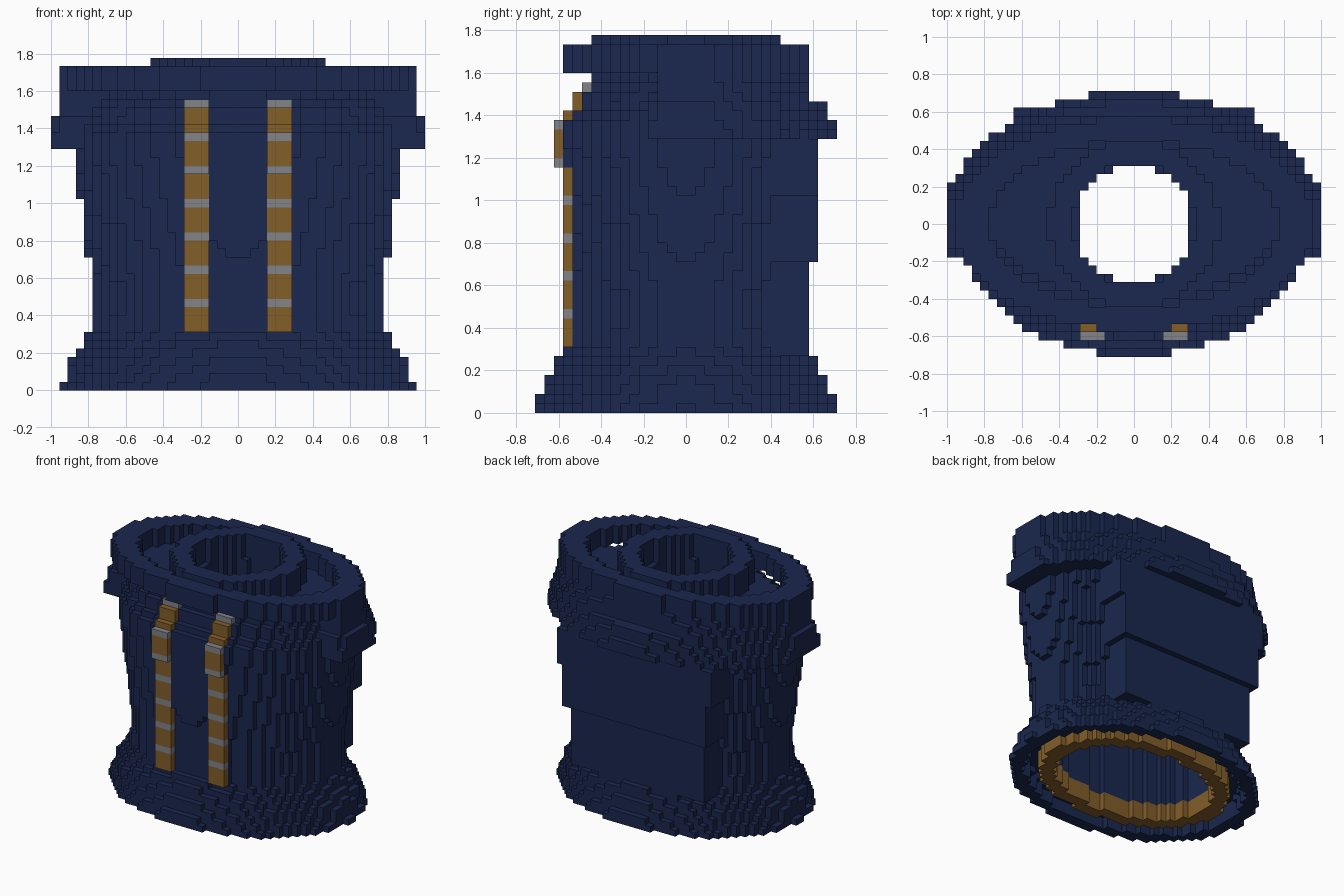
import bpy
import bmesh
from mathutils import Vector

default_cube = bpy.data.objects.get("Cube")
if default_cube:
    bpy.data.objects.remove(default_cube, do_unlink=True)

UNIT = 2 / 45          # edge of one block; all sizes below are in blocks
LAYERS = 40
CEILING = 32           # first layer above the hollow core


def make_material(name, colour):
    mat = bpy.data.materials.new(name)
    mat.use_nodes = True
    mat.diffuse_color = (*colour, 1)
    mat.node_tree.nodes["Principled BSDF"].inputs["Base Color"].default_value = (*colour, 1)
    return mat


navy = make_material("navy", (0.0105, 0.0205, 0.077))
gold = make_material("gold", (0.228, 0.112, 0.023))
silver = make_material("silver", (0.22, 0.228, 0.25))


def inside(x, y, rx, ry):
    return (x / rx) ** 2 + (y / ry) ** 2 <= 1


# Torso outline: layer, half width, half depth (blended between entries)
OUTLINE = [
    (0, 21.05, 15.95), (1, 20.5, 15.7), (2, 20.3, 15.1), (3, 20.05, 14.7),
    (4, 19.3, 14.2), (5, 18.6, 13.6), (6, 18.1, 12.8), (7, 17.7, 12.45),
    (11, 17.4, 12.4), (16, 18.1, 12.52), (23, 19.1, 13.1), (28, 19.6, 13.4),
    (30, 19.7, 13.4), (31, 19.4, 12.4), (32, 19, 11.45), (33, 18.5, 11.4),
    (34, 18, 10.4), (35, 16.5, 9.4),
]


def blend(k):
    for (k0, rx0, ry0), (k1, rx1, ry1) in zip(OUTLINE, OUTLINE[1:]):
        if k0 <= k <= k1:
            t = (k - k0) / (k1 - k0)
            return rx0 + t * (rx1 - rx0), ry0 + t * (ry1 - ry0)
    return None


RADII = [blend(k) for k in range(LAYERS)]


def in_neck_hole(x, y, k):
    radius = 7 if k < 36 else 7.3
    return inside(x, y, radius, radius)


def in_core(x, y):
    return inside(x, y, 13.7, 9.6)


def in_back_panel(x, y, k):
    # flat plate that widens and deepens in steps towards the top
    for top, half_width, depth in ((16, 12.5, 13), (23, 13.5, 14), (29, 14.5, 14)):
        if k < top:
            return k >= 6 and abs(x) < half_width and 8 < y < depth
    return False


def is_torso(x, y, k):
    if RADII[k] is None or in_neck_hole(x, y, k):
        return False
    # hollow core, wider under the flared hem
    if k < 3:
        if inside(x, y, 19 - 0.5 * (k == 2), 14 - 0.5 * (k == 2)):
            return False
    elif k < CEILING and in_core(x, y):
        return False
    return inside(x, y, *RADII[k]) or in_back_panel(x, y, k)


# Shoulder band: half width and half depth of each layer from layer 29 up
BAND = [(22.95, 16), (22.8, 15.7), (22.6, 15.1), (22.4, 14.7),
        (21.9, 14.6), (21.7, 14), (21.5, 13.2)]


def is_shoulder_band(x, y, k):
    if not 29 <= k < 29 + len(BAND) or in_core(x, y):
        return False
    # the upper layers have a flat back and carry the rim
    front, back = (-4, 16) if k < 33 else (-3, 13)
    return front < y < back and inside(x, y, *BAND[k - 29])


def is_rim(x, y, k):
    return 36 <= k < 39 and inside(x, y, 21.5, 12.85) and not inside(x, y, 17.5, 10)


def is_collar(x, y, k):
    return k >= CEILING and inside(x, y, 10.2, 10.2) and not in_neck_hole(x, y, k)


def is_inner_ring(x, y, k):
    return k < 3 and inside(x, y, 16.2, 11.7) and not inside(x, y, 13.6, 9.6)


def stripe_front(k):
    for top, depth in ((26, 13), (31, 14), (32, 13), (34, 12)):
        if k < top:
            return depth
    return 11


def is_stripe(x, y, k):
    if not 7 <= k <= 34:
        return False
    front = stripe_front(k)
    return 3.5 < abs(x) < 6.5 and -front < y < 1 - front


# Earlier parts claim a block first
PARTS = [
    ("chest_stripes", is_stripe, (gold, silver)),
    ("inner_hem_ring", is_inner_ring, (gold,)),
    ("neck_collar", is_collar, (navy,)),
    ("top_rim", is_rim, (navy,)),
    ("torso_shell", is_torso, (navy,)),
    ("shoulder_band", is_shoulder_band, (navy,)),
]

owner = {}
for i in range(-22, 23):
    for j in range(-16, 16):
        for k in range(LAYERS):
            for name, test, _ in PARTS:
                if test(i, j + 0.5, k):
                    owner[i, j, k] = name
                    break


def build_part(name, materials):
    """Make one object from the exposed block faces of a part."""
    bm = bmesh.new()
    corners = {}

    def corner(p):
        key = tuple(round(2 * c) for c in p)
        if key not in corners:
            corners[key] = bm.verts.new(p * UNIT)
        return corners[key]

    for cell, part in owner.items():
        if part != name:
            continue
        centre = Vector(cell) + Vector((0, 0.5, 0.5))
        for axis in range(3):
            for sign in (-1, 1):
                step = [0, 0, 0]
                step[axis] = sign
                if tuple(c + d for c, d in zip(cell, step)) in owner:
                    continue
                n = Vector(step) / 2
                u = Vector((0, 0, 0))
                u[(axis + 1) % 3] = 0.5
                v = n.cross(u) * 2
                face = bm.faces.new([corner(centre + n + a * u + b * v)
                                     for a, b in ((-1, -1), (1, -1), (1, 1), (-1, 1))])
                # silver bar on every fourth layer of the stripes
                if len(materials) > 1 and cell[2] % 4 == 2:
                    face.material_index = 1
    mesh = bpy.data.meshes.new(name)
    bm.to_mesh(mesh)
    bm.free()
    for mat in materials:
        mesh.materials.append(mat)
    bpy.context.collection.objects.link(bpy.data.objects.new(name, mesh))


for part_name, _, part_materials in PARTS:
    build_part(part_name, part_materials)
